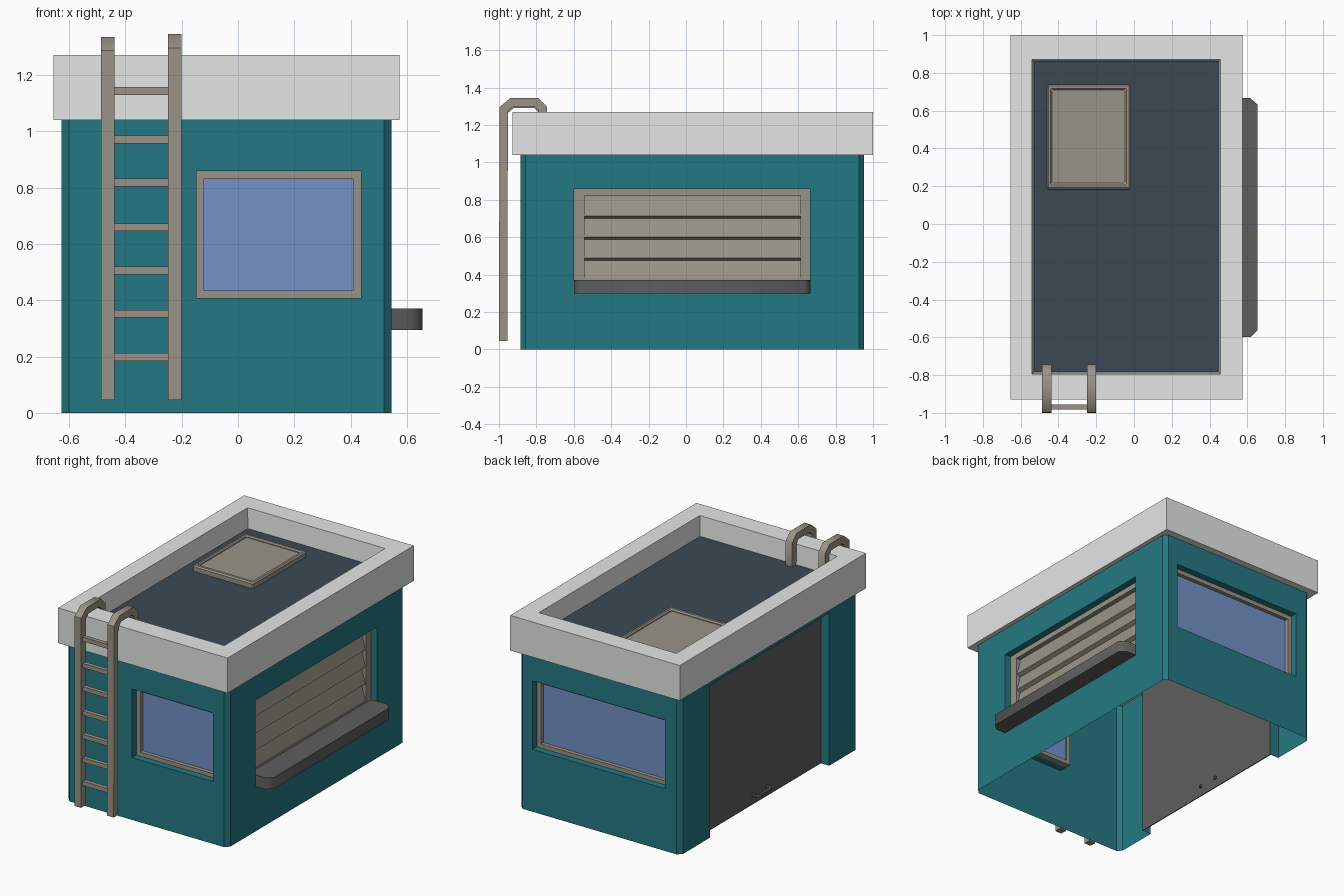
import bpy, bmesh, math
from mathutils import Matrix, Vector

if "Cube" in bpy.data.objects:
    bpy.data.objects.remove(bpy.data.objects["Cube"])


def mat(name, r, g, b):
    lin = lambda c: (c / 255 / 12.92) if c < 11 else ((c / 255 + 0.055) / 1.055) ** 2.4
    m = bpy.data.materials.new(name)
    m.diffuse_color = (lin(r), lin(g), lin(b), 1)
    m.use_nodes = True
    m.node_tree.nodes["Principled BSDF"].inputs["Base Color"].default_value = m.diffuse_color
    return m


TEAL = mat("teal_wall", 36, 121, 130)
PALE = mat("pale_concrete", 230, 233, 231)
TAUPE = mat("taupe_metal", 154, 148, 136)
GLASS = mat("blue_glass", 114, 147, 199)
NAVY = mat("navy_roofing", 60, 73, 84)
GREY = mat("dark_grey", 94, 94, 94)


def finish(name, bm, material, fix=True, smooth=False):
    if fix:
        bmesh.ops.recalc_face_normals(bm, faces=bm.faces)
    me = bpy.data.meshes.new(name)
    bm.to_mesh(me)
    bm.free()
    me.materials.append(material)
    ob = bpy.data.objects.new(name, me)
    bpy.context.collection.objects.link(ob)
    if smooth:
        bpy.context.view_layer.objects.active = ob
        ob.select_set(True)
        bpy.ops.object.shade_smooth_by_angle(angle=math.radians(50))
        ob.select_set(False)
    return ob


def axes(a, b, c, origin=(0, 0, 0)):
    """Matrix that sends local a, b, c to the given world directions."""
    m = Matrix((a, b, c)).transposed().to_4x4()
    m.translation = origin
    return m


X, Y, Z = (1, 0, 0), (0, 1, 0), (0, 0, 1)


def rect(r):
    u0, u1, v0, v1 = r
    return [(u0, v0), (u1, v0), (u1, v1), (u0, v1)]


def prism(name, pts, c0, c1, m, material, smooth=False):
    """Outline in local a, b, extruded along c."""
    bm = bmesh.new()
    lo, hi = [[bm.verts.new(m @ Vector((a, b, c))) for a, b in pts] for c in (c0, c1)]
    bm.faces.new(lo)
    bm.faces.new(hi)
    for i in range(len(pts)):
        j = (i + 1) % len(pts)
        bm.faces.new((lo[i], lo[j], hi[j], hi[i]))
    return finish(name, bm, material, smooth=smooth)


def ring(name, outer, inner, w0, w1, m, material, taper=0.0):
    """Rectangular frame; the hole narrows by taper toward w0."""
    bm = bmesh.new()
    t = taper
    low = (inner[0] + t, inner[1] - t, inner[2] + t, inner[3] - t)
    loops = [[bm.verts.new(m @ Vector((u, v, w))) for u, v in rect(r)]
             for r, w in ((outer, w0), (outer, w1), (inner, w1), (low, w0))]
    for k in range(4):
        p, q = loops[k], loops[(k + 1) % 4]
        for i in range(4):
            j = (i + 1) % 4
            bm.faces.new((p[i], p[j], q[j], q[i]))
    return finish(name, bm, material)


def sweep_outline(path, width):
    """Mitred strip outline around an open 2D path."""
    pts = [Vector(p) for p in path]
    left, right = [], []
    for i, p in enumerate(pts):
        d0 = (p - pts[i - 1]).normalized() if i else (pts[1] - p).normalized()
        d1 = (pts[i + 1] - p).normalized() if i < len(pts) - 1 else d0
        n0, n1 = Vector((-d0.y, d0.x)), Vector((-d1.y, d1.x))
        n = (n0 + n1).normalized()
        off = n * (width / 2 / n.dot(n0))
        left.append(tuple(p + off))
        right.append(tuple(p - off))
    return left + right[::-1]


# Walls: (matrix, u start, u end, opening u0 u1 z0 z1, reveal depth)
H, C = 1.04, 0.027
X0, X1, Y0, Y1 = -0.627, 0.545, -0.885, 0.953
FRONT = axes(X, Z, (0, -1, 0), (0, Y0, 0))
RIGHT = axes(Y, Z, X, (X1, 0, 0))
BACK = axes((-1, 0, 0), Z, Y, (0, Y1, 0))
LEFT = axes((0, -1, 0), Z, (-1, 0, 0), (X0, 0, 0))
front_hole = (-0.148, 0.437, 0.408, 0.858)
back_hole = (-0.445, 0.515, 0.408, 0.858)
door_hole = (-0.648, 0.587, 0.0, 1.0)
walls = [
    (FRONT, X0, X1, front_hole, 0.06),
    (RIGHT, Y0, Y1, (-0.598, 0.663, 0.30, 0.858), 0.06),
    (BACK, -X1, -X0, back_hole, 0.06),
    (LEFT, -Y1, -Y0, door_hole, 0.062),
]

# Body shell: open underneath, bevelled corners, recessed openings
bm = bmesh.new()


def face(pts):
    bm.faces.new([bm.verts.new(p) for p in pts])


ends = []
for m, u0, u1, hole, depth in walls:
    out = [m @ Vector((u, v, 0)) for u, v in rect((u0 + C, u1 - C, 0, H))]
    inn = [m @ Vector((u, v, 0)) for u, v in rect(hole)]
    deep = [m @ Vector((u, v, -depth)) for u, v in rect(hole)]
    for i in range(4):
        j = (i + 1) % 4
        if i == 0 and hole[2] == 0:      # doorway reaches the ground
            continue
        face((out[i], out[j], inn[j], inn[i]))
        face((inn[i], inn[j], deep[j], deep[i]))
    ends.append(out)
for i in range(4):
    a, b = ends[i], ends[(i + 1) % 4]
    face((a[1], b[0], b[3], a[2]))
bmesh.ops.remove_doubles(bm, verts=bm.verts, dist=0.0001)
finish("body_walls", bm, TEAL, fix=False)

# Front and back windows
for name, m, r in (("front", FRONT, front_hole), ("back", BACK, back_hole)):
    inner = (r[0] + 0.028, r[1] - 0.028, r[2] + 0.026, r[3] - 0.028)
    ring(name + "_window_frame", r, inner, -0.09, -0.045, m, TAUPE)
    prism(name + "_window_glass", rect(inner), -0.079, -0.071, m, GLASS)

# Right shutter: frame and overlapping slats
ring("shutter_frame", (-0.598, 0.663, 0.33, 0.858), (-0.543, 0.613, 0.38, 0.823),
     -0.10, -0.045, RIGHT, TAUPE)
h = 0.1115
teeth = []
for i in range(4):
    z = 0.378 + i * h
    teeth += [(0.494, z), (0.468, z + h - 0.013)]
prism("shutter_slats", teeth + [(0.468, 0.823), (0.445, 0.823), (0.445, 0.378)],
      -0.543, 0.613, axes(X, Z, Y), TAUPE)

# Counter ledge under the shutter
prism("counter_ledge", [(0.445, -0.598), (0.617, -0.598), (0.655, -0.562),
                        (0.655, 0.63), (0.617, 0.666), (0.445, 0.666)],
      0.295, 0.37, axes(X, Y, Z), GREY, smooth=True)

# Left door with pull handle
prism("side_door", rect(door_hole), -0.066, -0.06, LEFT, GREY)
prism("door_handle", sweep_outline([(-0.02, -0.55), (-0.02, -0.59), (0.0, -0.61),
                                    (0.10, -0.61), (0.12, -0.59), (0.12, -0.55)], 0.016),
      0.056, 0.074, axes(Y, X, Z), GREY)

# Roof: parapet, deck and hatch
I = axes(X, Y, Z)
ring("parapet", (-0.655, 0.574, -0.928, 1.0), (-0.54, 0.457, -0.795, 0.87),
     H, 1.27, I, PALE, taper=0.018)
prism("roof_deck", rect((-0.56, 0.477, -0.815, 0.89)), 1.12, 1.14, I, NAVY)
hatch = ring("hatch_frame", (-0.46, -0.018, 0.183, 0.738), (-0.435, -0.047, 0.217, 0.71),
             1.13, 1.178, I, TAUPE)
bev = hatch.modifiers.new("soft_edges", "BEVEL")
bev.width = 0.008
bev.segments = 1
prism("hatch_panel", rect((-0.44, -0.042, 0.21, 0.716)), 1.135, 1.165, I, TAUPE)

# Ladder hooked over the parapet
YZX = axes(Y, Z, X)
for side, x, top in (("left", -0.462, 1.312), ("right", -0.225, 1.322)):
    rail = sweep_outline([(-0.977, 0.045), (-0.975, top - 0.037), (-0.93, top),
                          (-0.80, top), (-0.766, top - 0.034), (-0.766, 1.13)], 0.045)
    prism("ladder_rail_" + side, rail, x - 0.024, x + 0.024, YZX, TAUPE, smooth=True)
for i, z in enumerate((0.199, 0.352, 0.506, 0.659, 0.818, 0.971, 1.143)):
    prism("ladder_rung_%d" % (i + 1), rect((-0.982, -0.955, z - 0.014, z + 0.014)),
          -0.445, -0.242, YZX, TAUPE)
